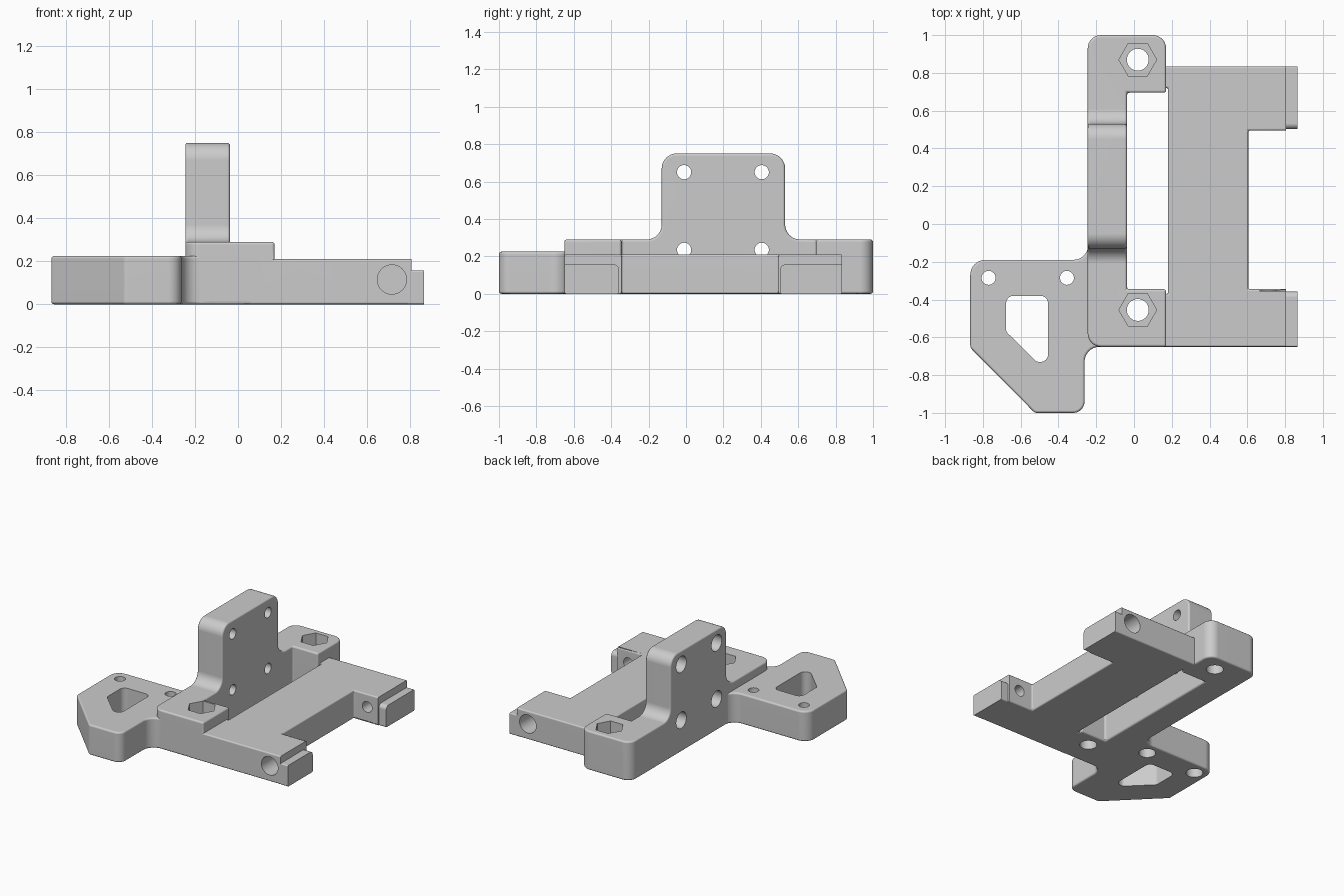
import bpy, bmesh, math
from mathutils import Vector

cube = bpy.data.objects.get("Cube")
if cube:
    bpy.data.objects.remove(cube, do_unlink=True)

grey = bpy.data.materials.new("plain grey")
grey.use_nodes = True
colour = (0.6, 0.6, 0.6, 1)
grey.diffuse_color = colour
grey.node_tree.nodes["Principled BSDF"].inputs["Base Color"].default_value = colour


def rounded(corners, steps=8):
    """Outline from (a, b, radius) corners, each radius made into an arc."""
    out = []
    for i, (a, b, r) in enumerate(corners):
        p = Vector((a, b))
        if r == 0:
            out.append(p)
            continue
        u = (Vector(corners[i - 1][:2]) - p).normalized()
        v = (Vector(corners[(i + 1) % len(corners)][:2]) - p).normalized()
        half = u.angle(v) / 2
        centre = p + (u + v).normalized() * r / math.sin(half)
        t = r / math.tan(half)
        start = (p + u * t - centre).normalized()
        end = (p + v * t - centre).normalized()
        out += [centre + start.slerp(end, k / steps) * r for k in range(steps + 1)]
    return out


def ring(a, b, r, n=32):
    return [Vector((a + r * math.cos(math.tau * k / n),
                    b + r * math.sin(math.tau * k / n))) for k in range(n)]


def rect(a0, b0, a1, b1):
    return rounded([(a0, b0, 0), (a1, b0, 0), (a1, b1, 0), (a0, b1, 0)])


def prism(name, outline, low, high, axis="z"):
    """Extrude an outline along an axis."""
    place = {"x": lambda p, h: (h, p.x, p.y),
             "y": lambda p, h: (p.x, h, p.y),
             "z": lambda p, h: (p.x, p.y, h)}[axis]
    bm = bmesh.new()
    bottom = [bm.verts.new(place(p, low)) for p in outline]
    top = [bm.verts.new(place(p, high)) for p in outline]
    bm.faces.new(bottom)
    bm.faces.new(top)
    n = len(outline)
    for i in range(n):
        j = (i + 1) % n
        bm.faces.new((bottom[i], bottom[j], top[j], top[i]))
    bmesh.ops.recalc_face_normals(bm, faces=bm.faces)
    mesh = bpy.data.meshes.new(name)
    bm.to_mesh(mesh)
    bm.free()
    mesh.materials.append(grey)
    ob = bpy.data.objects.new(name, mesh)
    bpy.context.collection.objects.link(ob)
    return ob


def apply(ob, mod):
    bpy.ops.object.select_all(action="DESELECT")
    bpy.context.view_layer.objects.active = ob
    ob.select_set(True)
    bpy.ops.object.modifier_apply(modifier=mod.name)


def combine(ob, other, operation):
    mod = ob.modifiers.new(operation, "BOOLEAN")
    mod.operation, mod.solver, mod.object = operation, "EXACT", other
    apply(ob, mod)
    bpy.data.objects.remove(other, do_unlink=True)


def soften(ob, width=0.013):
    mod = ob.modifiers.new("edge rounding", "BEVEL")
    mod.width, mod.segments = width, 3
    mod.limit_method, mod.angle_limit = "ANGLE", math.radians(40)
    apply(ob, mod)


# Rail with two feet and an upright plate: plan shape cut to a side profile
body = prism("mounting_bracket", rounded([
    (-0.245, -0.65, 0.07), (0.17, -0.65, 0), (0.17, -0.345, 0), (-0.037, -0.345, 0),
    (-0.037, 0.695, 0), (0.17, 0.695, 0), (0.17, 1, 0.07), (-0.245, 1, 0.07)]), 0, 1)
profile = prism("upright_profile", rounded([
    (-1.2, -0.2, 0), (1.2, -0.2, 0), (1.2, 0.29, 0), (0.53, 0.29, 0.08),
    (0.53, 0.75, 0.08), (-0.13, 0.75, 0.08), (-0.13, 0.29, 0.08), (-1.2, 0.29, 0)]),
    -0.5, 0.5, "x")
combine(body, profile, "INTERSECT")
soften(body)

# Side wing with a sloped corner and fillets into the rail
wing = prism("side_wing", rounded([
    (-0.867, -0.19, 0.08), (-0.867, -0.655, 0.03), (-0.525, -1, 0.03), (-0.262, -1, 0.06),
    (-0.262, -0.65, 0.08), (-0.1, -0.65, 0), (-0.1, -0.03, 0), (-0.242, -0.03, 0),
    (-0.242, -0.19, 0.08)]), 0, 0.225)
soften(wing)
combine(body, wing, "UNION")

# Flat plate with two forward arms, joined to both feet
plate = prism("arm_plate", rounded([
    (0.05, -0.65, 0), (0.9, -0.65, 0), (0.9, -0.345, 0), (0.605, -0.345, 0),
    (0.605, 0.495, 0), (0.9, 0.495, 0), (0.9, 0.835, 0), (0.05, 0.835, 0),
    (0.05, 0.72, 0), (0.18, 0.72, 0), (0.18, -0.37, 0), (0.05, -0.37, 0)]), 0, 0.21)
soften(plate, 0.01)
combine(plate, prism("end_trim", rect(0.805, -1, 1.2, 1), -0.5, 0.5), "DIFFERENCE")
combine(body, plate, "UNION")

# Low tabs on the arm ends
for outer, inner in ((-0.65, -0.358), (0.835, 0.503)):
    tab = prism("arm_tab", rounded([
        (outer, 0, 0.008), (inner, 0, 0.008), (inner, 0.157, 0.03), (outer, 0.157, 0.008)]),
        0.79, 0.865, "x")
    combine(body, tab, "UNION")

# Wing window and screw holes with recesses underneath
cuts = [prism("wing_window", rounded([
    (-0.677, -0.38, 0.04), (-0.455, -0.38, 0.04), (-0.455, -0.73, 0.04),
    (-0.515, -0.73, 0.03), (-0.677, -0.57, 0.03)]), -0.1, 0.4)]
for x in (-0.77, -0.355):
    cuts.append(prism("wing_hole", ring(x, -0.285, 0.037), -0.1, 0.4))
    cuts.append(prism("wing_recess", ring(x, -0.285, 0.057), -0.1, 0.1))

# Foot bolt holes with hexagonal nut pockets
for y in (-0.455, 0.87):
    cuts.append(prism("bolt_hole", ring(0.02, y, 0.058), -0.1, 0.5))
    cuts.append(prism("nut_pocket", ring(0.02, y, 0.1, 6), 0.17, 0.5))

# Upright plate holes, wider at the back
for y in (-0.01, 0.405):
    for z in (0.235, 0.65):
        cuts.append(prism("upright_hole", ring(y, z, 0.038), -0.5, 0.1, "x"))
        cuts.append(prism("upright_recess", ring(y, z, 0.06), -0.5, -0.14, "x"))

# Arm cross holes, wider on the outside
cuts.append(prism("arm_hole", ring(0.715, 0.115, 0.04), -1.2, 1.2, "y"))
cuts.append(prism("front_arm_recess", ring(0.715, 0.115, 0.068), -1.2, -0.5, "y"))
cuts.append(prism("back_arm_recess", ring(0.715, 0.115, 0.068), 0.685, 1.2, "y"))

for cut in cuts:
    combine(body, cut, "DIFFERENCE")

# Smooth rounded edges, keep flat faces flat
bpy.ops.object.select_all(action="DESELECT")
bpy.context.view_layer.objects.active = body
body.select_set(True)
bpy.ops.object.shade_smooth_by_angle(angle=math.radians(32))
weighted = body.modifiers.new("flat face normals", "WEIGHTED_NORMAL")
weighted.keep_sharp = True
